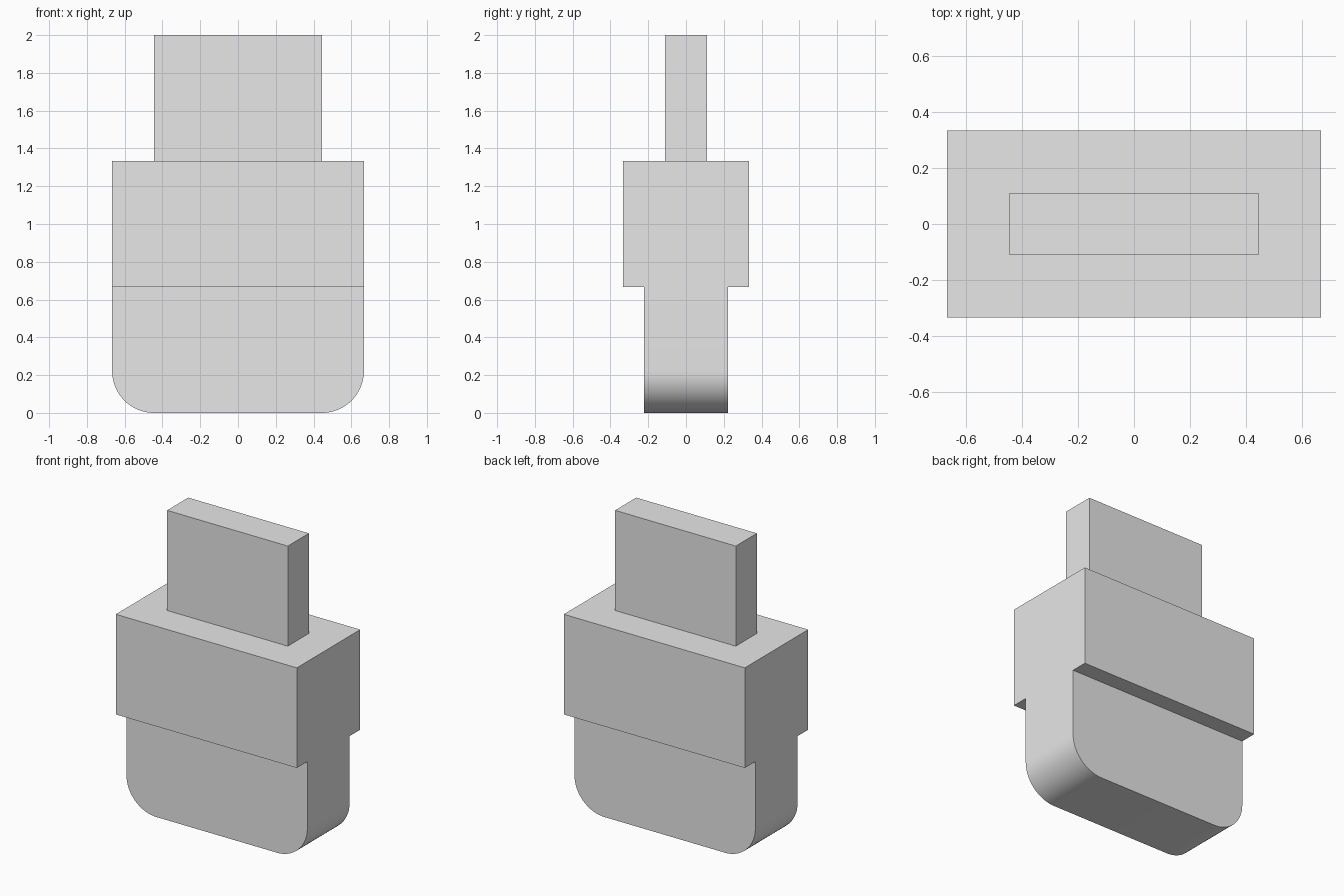
import bpy
import bmesh
from math import cos, sin, pi, radians

cube = bpy.data.objects.get("Cube")
if cube:
    bpy.data.objects.remove(cube, do_unlink=True)

grey = bpy.data.materials.new("light_grey")
grey.use_nodes = True
grey.diffuse_color = (0.8, 0.8, 0.8, 1)
grey.node_tree.nodes["Principled BSDF"].inputs["Base Color"].default_value = (0.8, 0.8, 0.8, 1)


def slab(name, profile, half_depth):
    """Extrude a front (x, z) outline through the depth, centred on y = 0."""
    bm = bmesh.new()
    face = bm.faces.new([bm.verts.new((x, -half_depth, z)) for x, z in profile])
    extruded = bmesh.ops.extrude_face_region(bm, geom=[face])["geom"]
    moved = [v for v in extruded if isinstance(v, bmesh.types.BMVert)]
    bmesh.ops.translate(bm, verts=moved, vec=(0, 2 * half_depth, 0))
    bmesh.ops.recalc_face_normals(bm, faces=bm.faces)
    mesh = bpy.data.meshes.new(name)
    bm.to_mesh(mesh)
    bm.free()
    mesh.materials.append(grey)
    obj = bpy.data.objects.new(name, mesh)
    bpy.context.collection.objects.link(obj)
    return obj


def rectangle(half_width, bottom, top):
    return [(-half_width, bottom), (half_width, bottom), (half_width, top), (-half_width, top)]


UNIT = 2 / 9
WIDE = 3 * UNIT
STEPS = 16

# Lower body with two rounded bottom corners
corner = [(WIDE - UNIT + UNIT * sin(a), UNIT - UNIT * cos(a))
          for a in (i * pi / 2 / STEPS for i in range(STEPS + 1))]
right_side = corner + [(WIDE, 3 * UNIT)]
outline = right_side + [(-x, z) for x, z in reversed(right_side)]
lower_body = slab("lower_body", outline, UNIT)

# Wide middle block and thin upper tab
slab("middle_block", rectangle(WIDE, 3 * UNIT, 6 * UNIT), 1.5 * UNIT)
slab("upper_tab", rectangle(2 * UNIT, 6 * UNIT, 9 * UNIT), 0.5 * UNIT)

# Smooth the rounded corners, keep the edges sharp
bpy.ops.object.select_all(action="DESELECT")
lower_body.select_set(True)
bpy.context.view_layer.objects.active = lower_body
bpy.ops.object.shade_smooth_by_angle(angle=radians(30))
